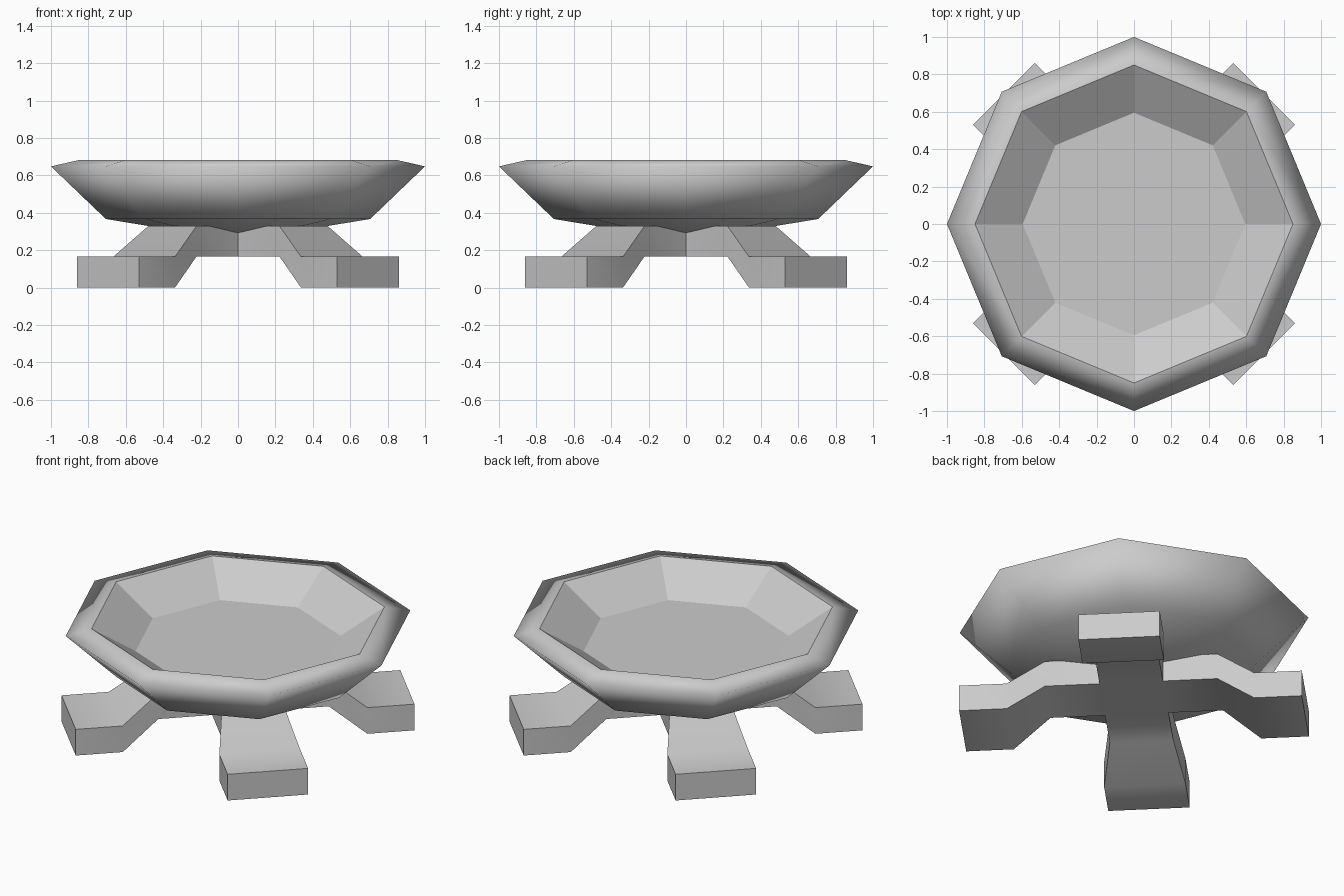
import bpy, bmesh
from math import cos, sin, pi, radians

if "Cube" in bpy.data.objects:
    bpy.data.objects.remove(bpy.data.objects["Cube"])

SIDES = 8


def make_object(name, bm):
    bmesh.ops.remove_doubles(bm, verts=bm.verts, dist=0.0005)
    bmesh.ops.recalc_face_normals(bm, faces=bm.faces)
    mesh = bpy.data.meshes.new(name)
    bm.to_mesh(mesh)
    bm.free()
    obj = bpy.data.objects.new(name, mesh)
    bpy.context.collection.objects.link(obj)
    return obj


# bowl: octagonal lathe from the underside, over the rim, down to the floor
def build_bowl():
    bm = bmesh.new()
    profile = [(0.707, 0.367), (1.0, 0.648), (0.85, 0.682), (0.595, 0.52)]
    rings = [[bm.verts.new((r * cos(2 * pi * i / SIDES), r * sin(2 * pi * i / SIDES), z))
              for i in range(SIDES)] for r, z in profile]
    pole = bm.verts.new((0, 0, 0.25))
    for i in range(SIDES):
        j = (i + 1) % SIDES
        bm.faces.new((pole, rings[0][j], rings[0][i])).smooth = True
        for k, (a, b) in enumerate(zip(rings, rings[1:])):
            bm.faces.new((a[i], a[j], b[j], b[i])).smooth = k < 2
    bm.faces.new(rings[-1])
    # crisp inner lip, soft outer shell
    for e in bm.edges:
        e.smooth = all(f.smooth for f in e.link_faces)
    return make_object("bowl", bm)


# base: four stepped feet on the diagonals, joined at a square hub
def build_base():
    bm = bmesh.new()
    # distance from centre, half width, bottom, top
    stations = [(0.182, 0.182, 0.167, 0.33), (0.495, 0.182, 0.167, 0.33),
                (0.71, 0.2335, 0.0, 0.165), (0.983, 0.2335, 0.0, 0.165)]
    for leg in range(4):
        a = pi / 4 + leg * pi / 2
        c, s = cos(a), sin(a)
        rings = [[bm.verts.new((d * c - o * s, d * s + o * c, z))
                  for o, z in ((-w, lo), (w, lo), (w, hi), (-w, hi))]
                 for d, w, lo, hi in stations]
        for p, q in zip(rings, rings[1:]):
            for i in range(4):
                j = (i + 1) % 4
                bm.faces.new((p[i], p[j], q[j], q[i]))
        bm.faces.new(rings[-1])
    bmesh.ops.remove_doubles(bm, verts=bm.verts, dist=0.0005)
    # hub top and bottom
    for z in (0.167, 0.33):
        hub = [min(bm.verts, key=lambda v: (v.co.x - x) ** 2 + (v.co.y - y) ** 2 + (v.co.z - z) ** 2)
               for x, y in ((0.257, 0), (0, 0.257), (-0.257, 0), (0, -0.257))]
        bm.faces.new(hub)
    return make_object("base_feet", bm)


build_bowl()
base = build_base()
bpy.context.view_layer.objects.active = base
base.select_set(True)
bpy.ops.object.shade_smooth_by_angle(angle=radians(60))
